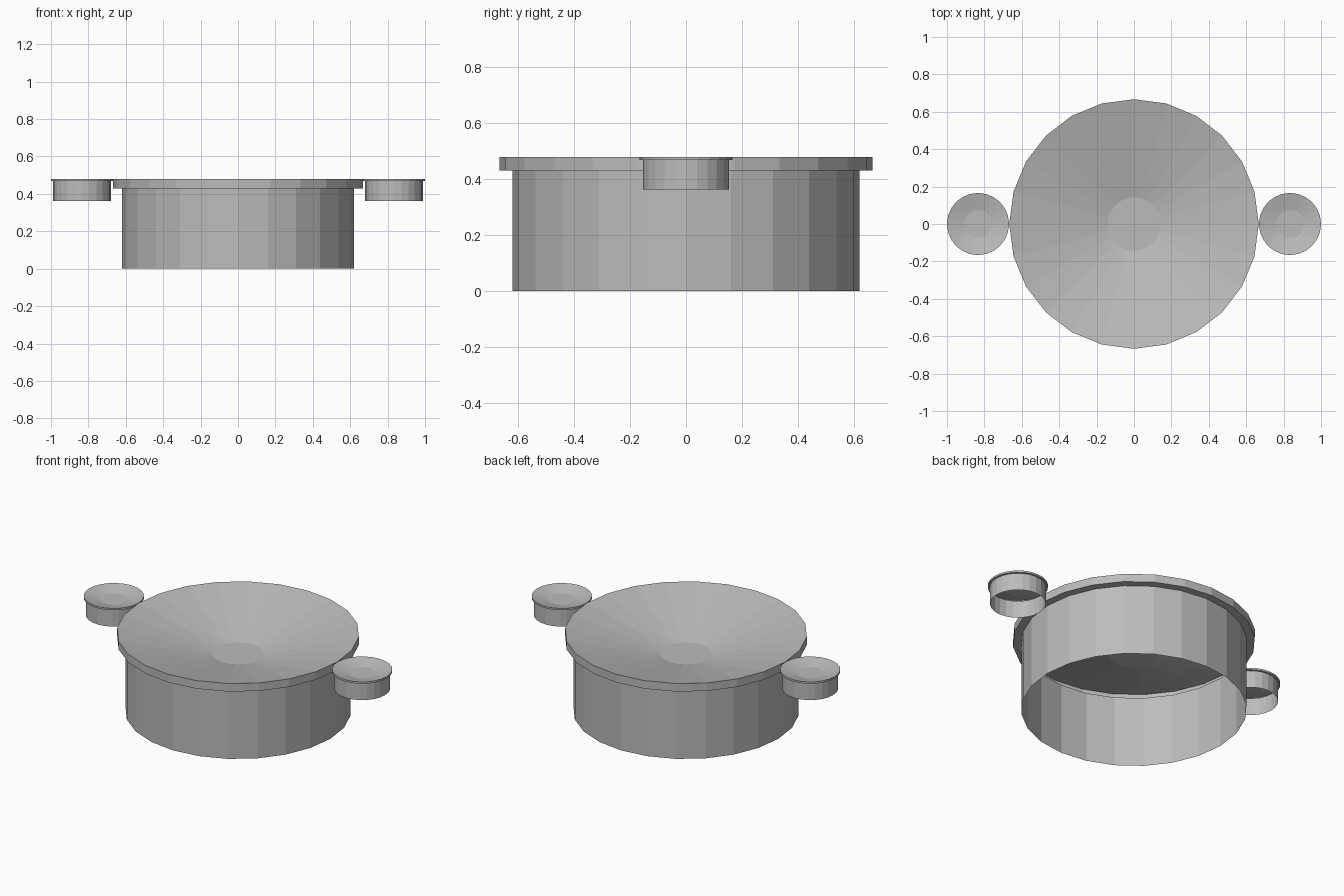
import bpy
import math

if "Cube" in bpy.data.objects:
    bpy.data.objects.remove(bpy.data.objects["Cube"])

grey = bpy.data.materials.new("plain grey")
grey.diffuse_color = (0.5, 0.5, 0.5, 1.0)
grey.use_nodes = True
grey.node_tree.nodes["Principled BSDF"].inputs["Base Color"].default_value = grey.diffuse_color


def lathe(name, profile, x=0.0, sides=24):
    """Spin (radius, z) points into a thin flat-faced shell, closed by a disc at the last point."""
    verts, faces = [], []
    for r, z in profile:
        for i in range(sides):
            a = 2 * math.pi * i / sides
            verts.append((r * math.cos(a), r * math.sin(a), z))
    for k in range(len(profile) - 1):
        for i in range(sides):
            j = (i + 1) % sides
            a, b = k * sides, (k + 1) * sides
            faces.append((a + i, a + j, b + j, b + i))
    last = (len(profile) - 1) * sides
    faces.append(tuple(range(last, last + sides)))
    mesh = bpy.data.meshes.new(name)
    mesh.from_pydata(verts, [], faces)
    mesh.materials.append(grey)
    mesh.update()
    obj = bpy.data.objects.new(name, mesh)
    obj.location.x = x
    bpy.context.collection.objects.link(obj)
    return obj


# Large drum: open bottom, overhanging rim, conical dish with flat centre
lathe("large_drum", [(0.621, 0.0), (0.621, 0.43), (0.667, 0.43),
                     (0.667, 0.479), (0.143, 0.352)])

# Two small drums touching the large rim on either side
for side, sign in (("left", -1), ("right", 1)):
    lathe(side + "_small_drum", [(0.154, 0.363), (0.154, 0.468), (0.166, 0.468),
                                 (0.166, 0.479), (0.075, 0.458)], x=sign * 0.834)
